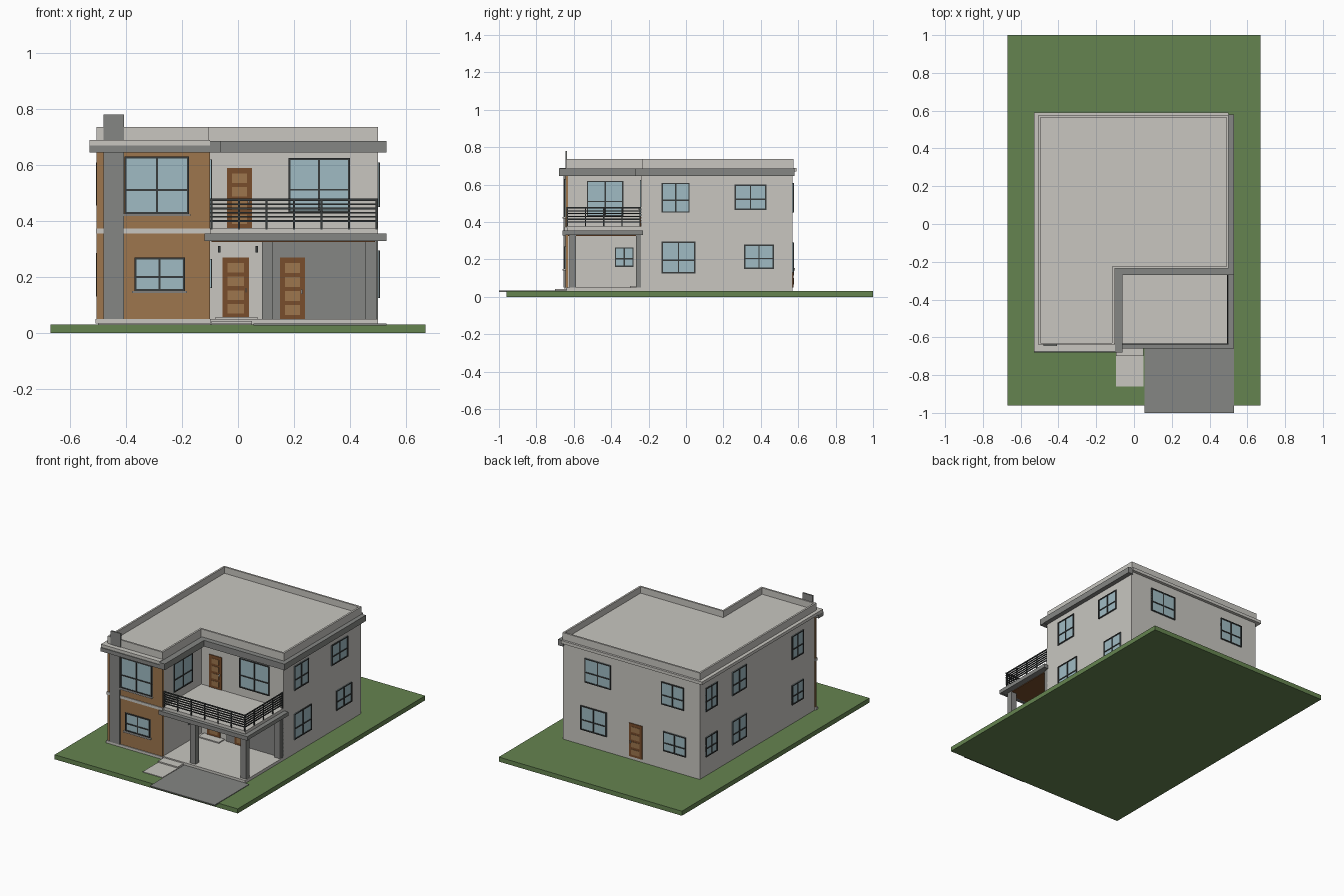
import bpy
import bmesh

cube = bpy.data.objects.get("Cube")
if cube:
    bpy.data.objects.remove(cube, do_unlink=True)


def material(name, *rgb):
    m = bpy.data.materials.new(name)
    m.use_nodes = True
    m.diffuse_color = (*rgb, 1)
    m.node_tree.nodes["Principled BSDF"].inputs["Base Color"].default_value = (*rgb, 1)
    return m


LIGHT = material("pale plaster", .58, .565, .53)
BROWN = material("tan cladding", .34, .18, .075)
GREY = material("mid grey", .235, .24, .23)
GLASS = material("window blue", .35, .50, .55)
WOOD = material("dark wood", .19, .075, .025)
GREEN = material("lawn green", .13, .23, .08)
DARK = material("charcoal metal", .04, .045, .045)


def finish(name, bm, mat):
    bmesh.ops.recalc_face_normals(bm, faces=bm.faces)
    mesh = bpy.data.meshes.new(name)
    bm.to_mesh(mesh)
    bm.free()
    mesh.materials.append(mat)
    obj = bpy.data.objects.new(name, mesh)
    bpy.context.collection.objects.link(obj)
    return obj


def boxes(name, mat, *specs):
    """One object from boxes given as x0, x1, y0, y1, z0, z1."""
    bm = bmesh.new()
    for x0, x1, y0, y1, z0, z1 in specs:
        verts = bmesh.ops.create_cube(bm, size=1)["verts"]
        for v in verts:
            v.co = (x1 if v.co.x > 0 else x0, y1 if v.co.y > 0 else y0,
                    z1 if v.co.z > 0 else z0)
    return finish(name, bm, mat)


def prism(name, mat, outline, z0, z1):
    bm = bmesh.new()
    base = bm.faces.new([bm.verts.new((x, y, z0)) for x, y in outline])
    top = bmesh.ops.extrude_face_region(bm, geom=[base])["geom"]
    for v in top:
        if isinstance(v, bmesh.types.BMVert):
            v.co.z = z1
    return finish(name, bm, mat)


# Wall planes of the L-shaped house
WALLS = {"front": ("y", -1, -.645), "porch": ("y", -1, -.24), "back": ("y", 1, .57),
         "right": ("x", 1, .50), "left": ("x", -1, -.50), "wing": ("x", 1, -.10)}


def on_wall(side, u0, u1, z0, z1, d0, d1):
    axis, sign, w = WALLS[side]
    a, b = sorted((w + sign * d0, w + sign * d1))
    return (a, b, u0, u1, z0, z1) if axis == "x" else (u0, u1, a, b, z0, z1)


def window(side, u0, u1, z0, z1):
    t = .007
    um, zm = (u0 + u1) / 2, z0 + (z1 - z0) * .42
    label = side + "_window"
    boxes(label + "_glass", GLASS, on_wall(side, u0, u1, z0, z1, -.005, .003))
    bars = [(u0, u0 + t, z0, z1), (u1 - t, u1, z0, z1), (u0, u1, z0, z0 + t),
            (u0, u1, z1 - t, z1), (um - t / 2, um + t / 2, z0, z1),
            (u0, u1, zm - t / 2, zm + t / 2)]
    boxes(label + "_frame", DARK, *[on_wall(side, *b, -.005, .007) for b in bars])


def door(side, u0, u1, z0, z1, depth=0):
    boxes(side + "_door", WOOD, on_wall(side, u0, u1, z0, z1, -.005, depth + .005))
    h = (z1 - z0 - .02) / 4
    panels = [on_wall(side, u0 + .018, u1 - .018, z0 + .015 + h * i, z0 + h * (i + 1),
                      0, depth + .007) for i in range(4)]
    boxes(side + "_door_panels", BROWN, *panels)
    boxes(side + "_door_handle", LIGHT,
          on_wall(side, u1 - .014, u1 - .009, z0 + .09, z0 + .105, 0, depth + .013))


# Ground, driveway and path
boxes("lawn", GREEN, (-.67, .67, -.96, 1, 0, .03))
boxes("driveway", GREY, (.055, .53, -1, -.64, .027, .034))
boxes("front_path", LIGHT, (-.095, .05, -.86, -.64, .027, .034))
boxes("porch_floor", LIGHT, (-.10, .50, -.64, -.24, .03, .05))
boxes("porch_steps", LIGHT, (-.095, .05, -.70, -.64, .03, .042),
      (-.08, .07, -.30, -.24, .05, .057))

# Main walls and front cladding
prism("house_walls", LIGHT, [(-.50, -.63), (-.10, -.63), (-.10, -.24), (.50, -.24),
                             (.50, .57), (-.50, .57)], .03, .68)
boxes("front_cladding", BROWN, (-.505, -.10, -.645, -.63, .05, .65))
boxes("front_bands", LIGHT, (-.508, -.098, -.65, -.63, .355, .373),
      (-.51, -.098, -.65, -.63, .033, .05))
boxes("chimney_panel", GREY, (-.48, -.407, -.655, -.638, .05, .65),
      (-.48, -.407, -.645, -.635, .65, .78))
boxes("porch_grey_wall", GREY, (.09, .50, -.248, -.235, .05, .33))

# Roof deck, eaves and parapet
rim = [(-.50, -.635), (-.11, -.635), (-.11, -.23), (.495, -.23), (.495, .57), (-.50, .57)]
prism("roof_deck", LIGHT, rim, .67, .695)
t = .006
boxes("parapet", LIGHT, *[
    (min(a[0], b[0]) - t, max(a[0], b[0]) + t, min(a[1], b[1]) - t, max(a[1], b[1]) + t,
     .68, .737) for a, b in zip(rim, rim[1:] + rim[:1])])
boxes("pale_eaves", LIGHT, (-.53, -.10, -.675, -.63, .67, .69),
      (-.53, -.495, -.675, .59, .67, .69), (-.53, .50, .565, .59, .67, .69))
boxes("dark_eaves", GREY, (-.53, -.06, -.68, -.63, .645, .67),
      (-.10, -.06, -.68, -.24, .645, .686), (-.10, .53, -.27, -.235, .645, .686),
      (.495, .53, -.27, .58, .647, .686))

# Balcony with supports
boxes("balcony_slab", GREY, (-.12, .53, -.66, -.645, .328, .355),
      (-.10, .53, -.645, -.23, .33, .355))
boxes("balcony_floor", LIGHT, (-.10, .50, -.635, -.24, .35, .375))
boxes("porch_ceiling", WOOD, (-.095, .49, -.63, -.245, .326, .332))
boxes("porch_columns", GREY, *[(x - .02, x + .02, y - .018, y + .018, .05, .33)
                               for x, y in ((.105, -.605), (.475, -.605), (.475, -.25))])

# Railing along the front and right edges
r = .003
rails = []
for i in range(6):
    z = .40 + i * .015
    h = r if i < 5 else .005
    rails += [(-.10, .50, -.635 - r, -.635 + r, z - r, z + h),
              (.495 - r, .495 + r, -.635, -.24, z - r, z + h)]
for i in range(7):
    x = -.095 + i * .0983
    rails.append((x - r, x + r, -.635 - r, -.635 + r, .37, .478))
for i in range(5):
    y = -.635 + i * .0975
    rails.append((.495 - r, .495 + r, y - r, y + r, .37, .478))
boxes("balcony_railing", DARK, *rails)

# Windows: front and wing
window("front", -.405, -.175, .425, .63)
window("front", -.37, -.19, .15, .27)
boxes("window_sills", LIGHT, (-.407, -.17, -.66, -.64, .418, .426),
      (-.378, -.183, -.66, -.64, .142, .15))
window("porch", .18, .40, .43, .625)
window("wing", -.53, -.335, .43, .62)
window("wing", -.38, -.28, .16, .265)

# Windows: right side, left side and back
for u0, u1, z0, z1 in ((-.13, .02, .45, .61), (.26, .43, .465, .60),
                       (-.13, .05, .125, .295), (.31, .47, .15, .28)):
    window("right", u0, u1, z0, z1)
for u0, u1 in ((.39, .51), (.085, .235), (-.51, -.39)):
    window("left", u0, u1, .455, .61)
    low = .13 if u0 == .085 else .155
    window("left", u0, u1, low, .285)
for u0, u1, z0, z1 in ((.15, .34, .45, .61), (-.385, -.22, .455, .605),
                       (.18, .37, .13, .29), (-.40, -.235, .15, .28)):
    window("back", u0, u1, z0, z1)

# Doors and porch lamps
door("porch", -.04, .05, .375, .59)
door("porch", -.055, .04, .055, .27)
door("porch", .15, .24, .05, .27, depth=.008)
door("back", -.08, .015, .05, .27)
boxes("porch_lamps", DARK, *[on_wall("porch", x - .005, x + .005, .288, .31, 0, .015)
                             for x in (-.067, .067)])
